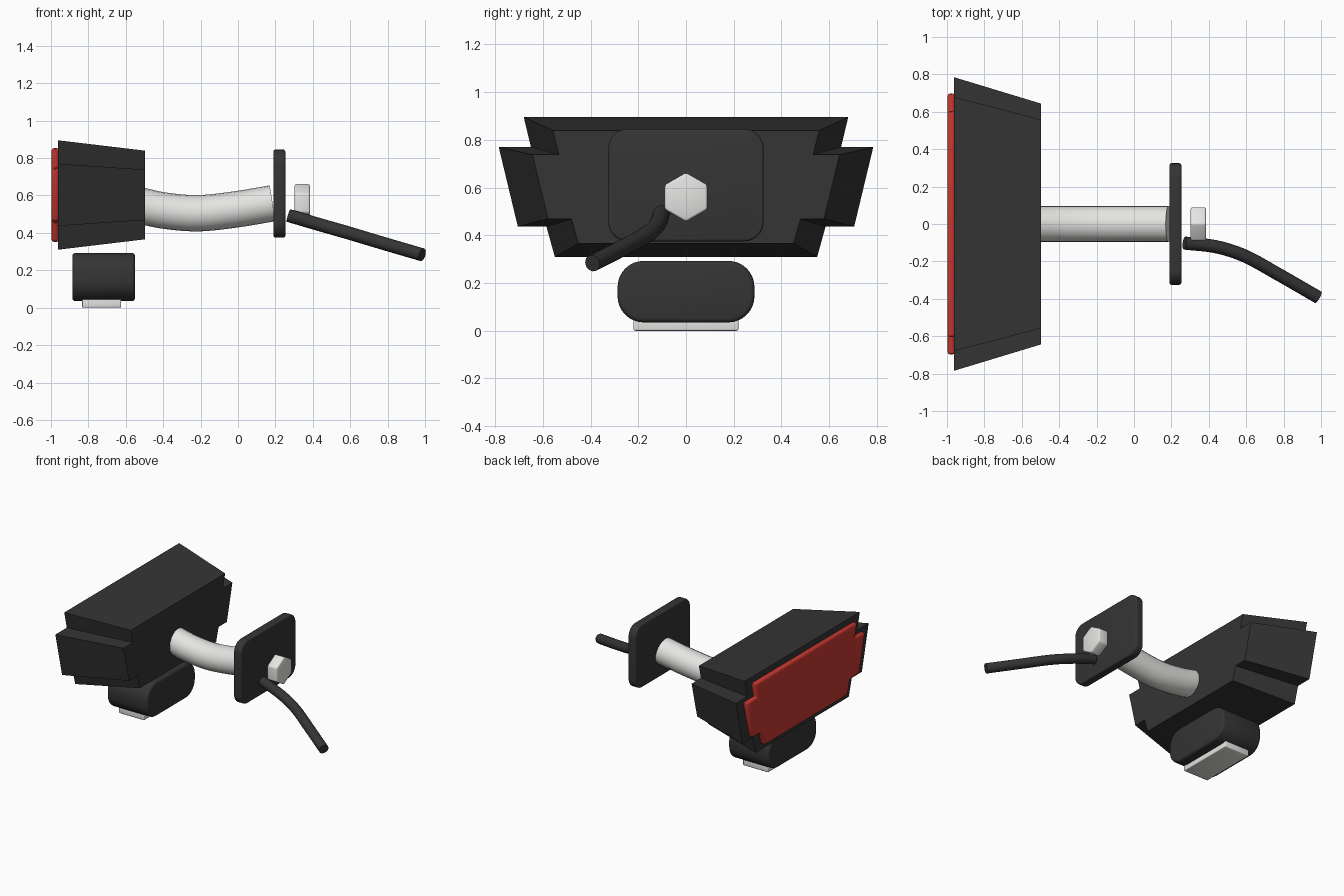
import bpy, bmesh, math
from mathutils import Vector

if "Cube" in bpy.data.objects:
    bpy.data.objects.remove(bpy.data.objects["Cube"])


def material(name, rgb):
    m = bpy.data.materials.new(name)
    m.diffuse_color = (*rgb, 1)
    m.use_nodes = True
    m.node_tree.nodes["Principled BSDF"].inputs["Base Color"].default_value = m.diffuse_color
    return m


BLACK = material("black plastic", (0.035, 0.035, 0.035))
SILVER = material("silver metal", (0.78, 0.78, 0.76))
RED = material("red lens", (0.58, 0.04, 0.03))


def finish(ob, mat, bevel=0, smooth=True):
    ob.data.materials.clear()
    ob.data.materials.append(mat)
    bpy.ops.object.select_all(action='DESELECT')
    ob.select_set(True)
    bpy.context.view_layer.objects.active = ob
    if bevel:
        b = ob.modifiers.new("bevel", 'BEVEL')
        b.width, b.segments, b.limit_method = bevel, 3, 'ANGLE'
        b.angle_limit = math.radians(40)
        bpy.ops.object.modifier_apply(modifier="bevel")
    if smooth:
        bpy.ops.object.shade_smooth_by_angle(angle=math.radians(35))


def prism(name, x0, x1, prof0, prof1, mat, bevel=0, smooth=True):
    """Loft between two (y, z) profiles lying at x0 and x1."""
    bm = bmesh.new()
    a = [bm.verts.new((x0, y, z)) for y, z in prof0]
    b = [bm.verts.new((x1, y, z)) for y, z in prof1]
    n = len(a)
    bm.faces.new(a)
    bm.faces.new(b[::-1])
    for i in range(n):
        j = (i + 1) % n
        bm.faces.new((a[i], b[i], b[j], a[j]))
    bmesh.ops.recalc_face_normals(bm, faces=bm.faces)
    me = bpy.data.meshes.new(name)
    bm.to_mesh(me)
    bm.free()
    ob = bpy.data.objects.new(name, me)
    bpy.context.collection.objects.link(ob)
    finish(ob, mat, bevel, smooth)


def rounded(hy, z0, z1, r, seg=8):
    """Rounded rectangle in (y, z)."""
    pts = []
    for k, (cy, cz) in enumerate([(hy - r, z1 - r), (r - hy, z1 - r),
                                  (r - hy, z0 + r), (hy - r, z0 + r)]):
        for i in range(seg + 1):
            t = math.pi / 2 * (k + i / seg)
            pts.append((cy + r * math.cos(t), cz + r * math.sin(t)))
    return pts


def tube(name, pts, radius, mat):
    cu = bpy.data.curves.new(name, 'CURVE')
    cu.dimensions = '3D'
    cu.bevel_depth, cu.bevel_resolution = radius, 8
    cu.use_fill_caps = True
    cu.resolution_u = 8
    sp = cu.splines.new('BEZIER')
    sp.bezier_points.add(len(pts) - 1)
    for i, (p, q) in enumerate(zip(sp.bezier_points, pts)):
        # handles follow the direction of the neighbouring points
        prev, nxt = Vector(pts[max(i - 1, 0)]), Vector(pts[min(i + 1, len(pts) - 1)])
        q = Vector(q)
        d = (nxt - prev).normalized()
        p.co = q
        p.handle_left_type = p.handle_right_type = 'FREE'
        p.handle_left = q - d * (q - prev).length / 3
        p.handle_right = q + d * (nxt - q).length / 3
    ob = bpy.data.objects.new(name, cu)
    bpy.context.collection.objects.link(ob)
    bpy.ops.object.select_all(action='DESELECT')
    ob.select_set(True)
    bpy.context.view_layer.objects.active = ob
    bpy.ops.object.convert(target='MESH')
    finish(bpy.context.view_layer.objects.active, mat)


# lamp housing: stepped outline, tapering towards the arm
CZ = 0.603
half = [(0.68, 0.895), (0.65, 0.77), (0.785, 0.77), (0.705, 0.437), (0.585, 0.437), (0.55, 0.31)]
outline = half + [(-y, z) for y, z in reversed(half)]


def scaled(sy, sz):
    return [(y * sy, CZ + (z - CZ) * sz) for y, z in outline]


prism("lamp_housing", -0.963, -0.497, outline, scaled(0.82, 0.81), BLACK, smooth=False)
prism("lamp_lens", -0.998, -0.955, scaled(0.895, 0.86), scaled(0.895, 0.86), RED, 0.018)

# small licence lamp under the housing, with its clear window
prof = rounded(0.287, 0.035, 0.293, 0.11)
prism("lower_lamp_body", -0.886, -0.55, prof, prof, BLACK, 0.018)
prof = rounded(0.22, 0.0, 0.06, 0.008, 3)
prism("lower_lamp_window", -0.833, -0.625, prof, prof, SILVER, 0.006)

# bent arm
tube("support_arm", [(-0.54, 0, 0.55), (-0.4, 0, 0.52), (-0.22, 0, 0.505),
                     (-0.03, 0, 0.523), (0.185, 0, 0.558)], 0.097, SILVER)

# mounting plate and hexagonal nut
prof = rounded(0.325, 0.375, 0.845, 0.08)
prism("mounting_plate", 0.19, 0.253, prof, prof, BLACK, 0.01)
prof = [(0.103 * math.sin(i * math.pi / 3), 0.56 + 0.103 * math.cos(i * math.pi / 3)) for i in range(6)]
prism("hex_nut", 0.303, 0.385, prof, prof, SILVER, 0.01)

# cable
tube("cable", [(0.27, -0.102, 0.493), (0.44, -0.122, 0.443), (0.59, -0.17, 0.4),
               (0.77, -0.268, 0.346), (0.985, -0.392, 0.283)], 0.035, BLACK)
